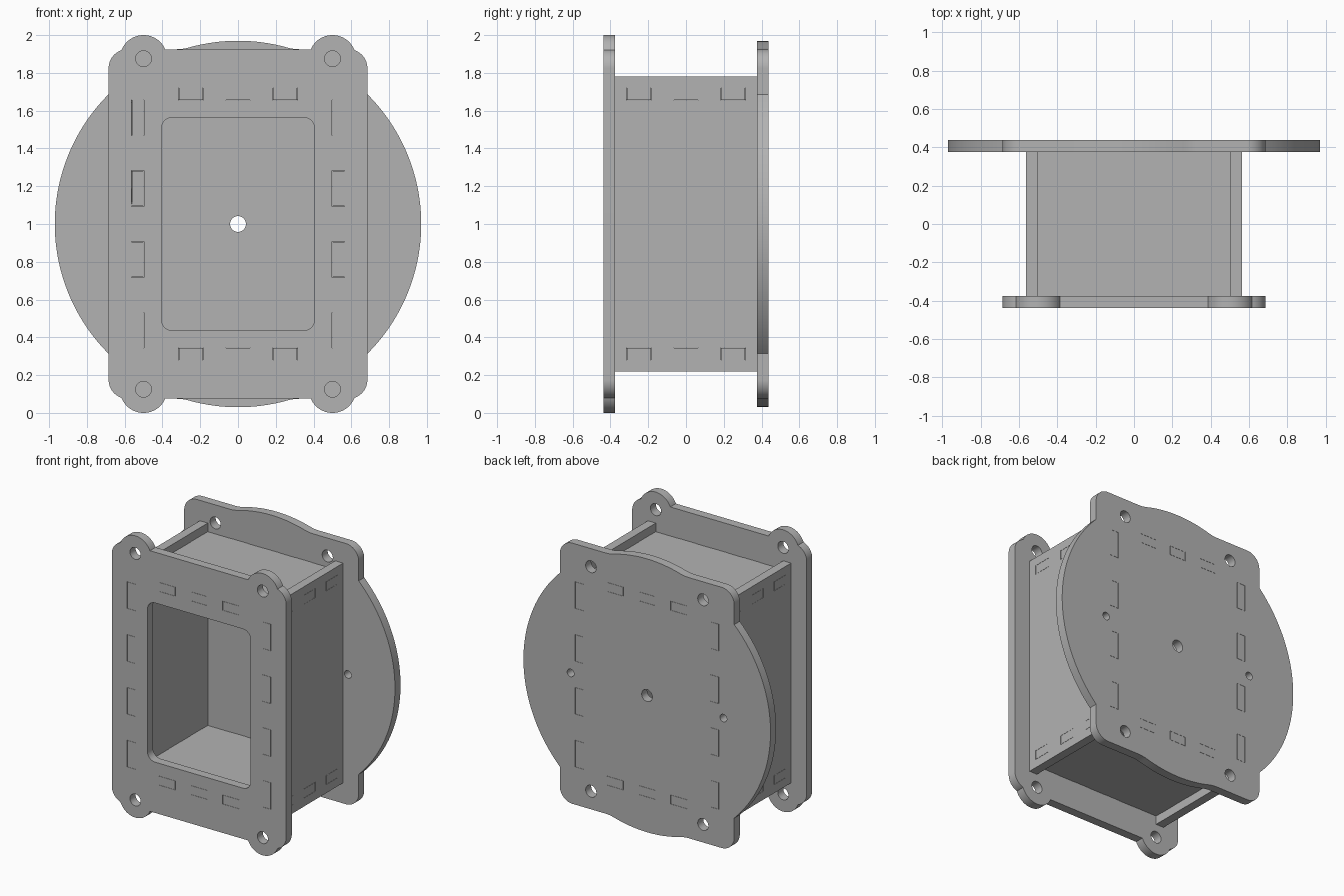
import bpy, bmesh
from math import radians, degrees, cos, sin, sqrt, atan2, pi

if "Cube" in bpy.data.objects:
    bpy.data.objects.remove(bpy.data.objects["Cube"], do_unlink=True)

T = 0.0625           # sheet thickness
MID = 1.0            # height of the centre
IN_D = 0.375         # half depth between the plates
IN_W = 0.5           # half width between the side panels
SHEET_Z = 0.6875     # offset of the top and bottom panels
GAP = 0.0012         # clearance around tabs
SHORT, SHORT_HALF = (-0.25, 0, 0.25), 0.0625
LONG, LONG_HALF = (-0.5625, -0.1875, 0.1875, 0.5625), 0.0935
HALF_W, HALF_H, CORNER = 0.685, 0.925, 0.1

mat = bpy.data.materials.new("plain grey")
mat.use_nodes = True
GREY = (0.45, 0.45, 0.45, 1)
mat.diffuse_color = GREY
mat.node_tree.nodes["Principled BSDF"].inputs["Base Color"].default_value = GREY


def arc(cx, cy, r, a0, a1, step=4):
    n = max(2, int(abs(a1 - a0) / step) + 1)
    angles = [radians(a0 + (a1 - a0) * i / n) for i in range(n + 1)]
    return [(cx + r * cos(a), cy + r * sin(a)) for a in angles]


def circle(cx, cy, r):
    return arc(cx, cy, r, 0, 360, 11)[:-1]


def rect(cx, cy, hw, hh):
    return [(cx - hw, cy - hh), (cx + hw, cy - hh), (cx + hw, cy + hh), (cx - hw, cy + hh)]


def four_way(quarter):
    """Mirror a quarter outline (right side to top) into a closed loop."""
    half = quarter + [(-x, y) for x, y in reversed(quarter)]
    pts = half + [(-x, -y) for x, y in half]
    loop = []
    for p in pts:
        if not loop or abs(p[0] - loop[-1][0]) + abs(p[1] - loop[-1][1]) > 1e-5:
            loop.append(p)
    if abs(loop[0][0] - loop[-1][0]) + abs(loop[0][1] - loop[-1][1]) < 1e-5:
        loop.pop()
    return loop


def tabbed(hw, hh, u_tabs, u_half, v_tabs, v_half):
    """Rectangle with tabs on its u ends and v ends, one sheet thick."""
    right = [(hw, -hh)]
    for c in u_tabs:
        right += [(hw, c - u_half), (hw + T, c - u_half), (hw + T, c + u_half), (hw, c + u_half)]
    top = [(hw, hh)]
    for c in reversed(v_tabs):
        top += [(c + v_half, hh), (c + v_half, hh + T), (c - v_half, hh + T), (c - v_half, hh)]
    half = right + top
    return half + [(-x, -y) for x, y in half]


def sheet(name, loops, location, rotation):
    """Extruded flat sheet; the first loop is the outline, the rest are holes."""
    curve = bpy.data.curves.new(name, 'CURVE')
    curve.dimensions = '2D'
    curve.fill_mode = 'BOTH'
    curve.extrude = T / 2
    for loop in loops:
        spline = curve.splines.new('POLY')
        spline.points.add(len(loop) - 1)
        for point, (x, y) in zip(spline.points, loop):
            point.co = (x, y, 0, 1)
        spline.use_cyclic_u = True
    temp = bpy.data.objects.new(name + " outline", curve)
    bpy.context.scene.collection.objects.link(temp)
    graph = bpy.context.evaluated_depsgraph_get()
    mesh = bpy.data.meshes.new_from_object(temp.evaluated_get(graph))
    bpy.data.objects.remove(temp, do_unlink=True)
    bm = bmesh.new()
    bm.from_mesh(mesh)
    bmesh.ops.remove_doubles(bm, verts=bm.verts, dist=1e-5)
    bmesh.ops.recalc_face_normals(bm, faces=bm.faces)
    bm.to_mesh(mesh)
    bm.free()
    mesh.name = name
    mesh.materials.clear()
    mesh.materials.append(mat)
    obj = bpy.data.objects.new(name, mesh)
    bpy.context.scene.collection.objects.link(obj)
    obj.location, obj.rotation_euler = location, rotation
    bpy.ops.object.select_all(action='DESELECT')
    obj.select_set(True)
    bpy.context.view_layer.objects.active = obj
    bpy.ops.object.shade_smooth_by_angle(angle=radians(30))


def corners(x, y, r):
    return [circle(sx * x, sy * y, r) for sx in (-1, 1) for sy in (-1, 1)]


# Slots shared by the front and back plates
slots = []
for s in (-1, 1):
    slots += [rect(s * (IN_W + T / 2), c, T / 2 + GAP, LONG_HALF + GAP) for c in LONG]
    slots += [rect(c, s * SHEET_Z, SHORT_HALF + GAP, T / 2 + GAP) for c in SHORT]

UPRIGHT = (pi / 2, 0, 0)
SIDEWAYS = (pi / 2, 0, pi / 2)
OUT = IN_D + T / 2
corner_x, corner_y = HALF_W - CORNER, HALF_H - CORNER

# Front plate: rounded rectangle with a round ear at each corner and a window
front = (arc(corner_x, corner_y, CORNER, 0, 72)
         + arc(0.5, 0.875, 0.125, 21.5, 156.4))
window = four_way(arc(0.345, 0.505, 0.06, 0, 90, 9))
sheet("front_plate", [four_way(front), window] + corners(0.5, 0.875, 0.042) + slots,
      (0, -OUT, MID), UPRIGHT)

# Back plate: disc merged with a rounded rectangle, blended at top and bottom
R, BLEND = 0.97, 0.25
meet = degrees(atan2(sqrt(R * R - HALF_W ** 2), HALF_W))
blend_x = sqrt((R + BLEND) ** 2 - (HALF_H + BLEND) ** 2)
blend_a = degrees(atan2(HALF_H + BLEND, blend_x))
back = (arc(0, 0, R, 0, meet, 2)
        + arc(corner_x, corner_y, CORNER, 0, 90)
        + arc(blend_x, HALF_H + BLEND, BLEND, 270, 180 + blend_a)
        + arc(0, 0, R, blend_a, 90, 2))
pin_holes = [circle(0, 0, 0.042), circle(-0.6, 0, 0.027), circle(0.6, 0, 0.027)]
sheet("back_plate", [four_way(back)] + pin_holes + corners(0.44, 0.797, 0.042) + slots,
      (0, OUT, MID), UPRIGHT)

# Side panels, tabbed into both plates and slotted for the top and bottom
side = tabbed(IN_D, 0.78, LONG, LONG_HALF, (), 0)
side_slots = [rect(c, s * SHEET_Z, SHORT_HALF + GAP, T / 2 + GAP)
              for s in (-1, 1) for c in SHORT]
for name, s in (("left_panel", 1), ("right_panel", -1)):
    sheet(name, [side] + side_slots, (s * (IN_W + T / 2), 0, MID), SIDEWAYS)

# Top and bottom panels, tabbed on all four edges
cover = tabbed(IN_W, IN_D, SHORT, SHORT_HALF, SHORT, SHORT_HALF)
for name, s in (("top_panel", 1), ("bottom_panel", -1)):
    sheet(name, [cover], (0, 0, MID + s * SHEET_Z), (0, 0, 0))
